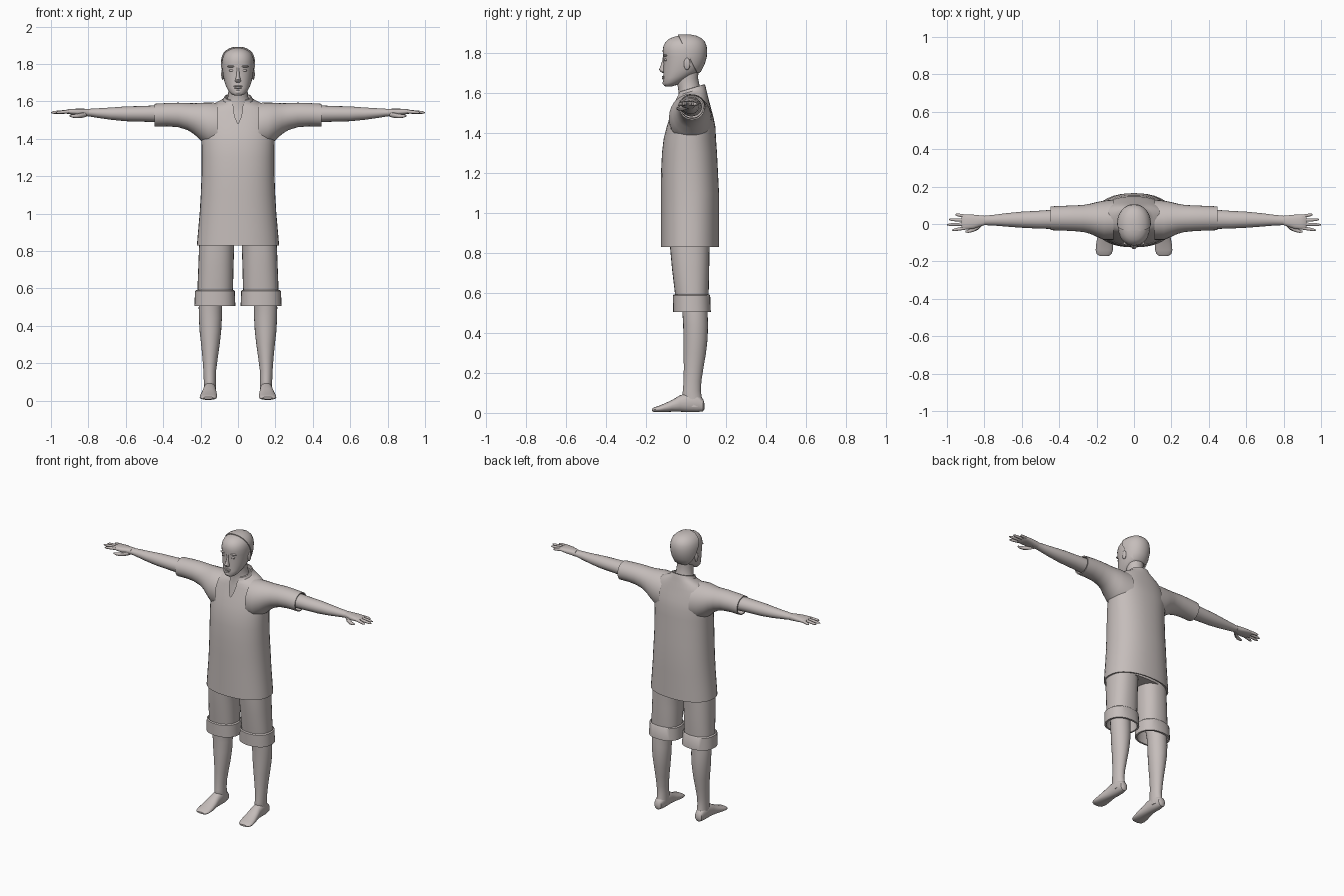
import bpy, bmesh, math
from mathutils import Vector

mat = bpy.data.materials.new("warm grey")
mat.diffuse_color = (0.56, 0.51, 0.495, 1)


def finish(name, bm, mirror):
    bmesh.ops.remove_doubles(bm, verts=bm.verts, dist=0.0004)
    bmesh.ops.recalc_face_normals(bm, faces=bm.faces)
    me = bpy.data.meshes.new(name)
    bm.to_mesh(me)
    bm.free()
    me.materials.append(mat)
    ob = bpy.data.objects.new(name, me)
    bpy.context.collection.objects.link(ob)
    if mirror:
        ob.modifiers.new("mirror", "MIRROR").use_mirror_merge = False
    return ob


def loft(name, axis, rings, n=24, e=2.0, mirror=False, caps=(True, True)):
    """Ring: position, a0, a1, b0, b1, [tilt, front gap]; a and b are the other two axes."""
    bm = bmesh.new()
    rows = []
    for r in rings:
        p, a0, a1, b0, b1 = r[:5]
        tilt, gap = (tuple(r[5:]) + (0, 0))[:2]
        ca, cb, ra, rb = (a0 + a1) / 2, (b0 + b1) / 2, (a1 - a0) / 2, (b1 - b0) / 2
        row = []
        for i in range(n + 1):
            t = -math.pi / 2 + gap + (2 * math.pi - 2 * gap) * i / n
            c, s = math.cos(t), math.sin(t)
            a = ca + ra * math.copysign(abs(c) ** (2 / e), c)
            b = cb + rb * math.copysign(abs(s) ** (2 / e), s)
            q = p + tilt * (b - cb)
            row.append(bm.verts.new({"x": (q, a, b), "y": (a, q, b), "z": (a, b, q)}[axis]))
        rows.append(row)
    for lo, hi in zip(rows, rows[1:]):
        for i in range(n):
            bm.faces.new((lo[i], lo[i + 1], hi[i + 1], hi[i]))
    for row, cap in ((rows[0], caps[0]), (rows[-1], caps[1])):
        if cap:
            bm.faces.new(row[:n])
    return finish(name, bm, mirror)


def blob(name, loc, size, mirror=False):
    bm = bmesh.new()
    bmesh.ops.create_uvsphere(bm, u_segments=16, v_segments=10, radius=1)
    for v in bm.verts:
        v.co = Vector(loc) + Vector(c * s for c, s in zip(v.co, size))
    return finish(name, bm, mirror)


# Long shirt with turned-in hem, collar and front neck slit
loft("shirt_body", "z", [
    (0.90, -.195, .195, -.11, .15), (0.832, -.205, .205, -.115, .155),
    (0.83, -.22, .22, -.125, .165), (0.90, -.214, .214, -.125, .165),
    (1.00, -.205, .205, -.125, .165), (1.10, -.199, .199, -.125, .165),
    (1.20, -.195, .195, -.125, .16), (1.30, -.194, .194, -.12, .155),
    (1.37, -.195, .195, -.112, .15), (1.43, -.197, .197, -.097, .147),
    (1.48, -.195, .195, -.081, .137, 0, 0), (1.515, -.19, .19, -.069, .127, .02, .06),
    (1.55, -.178, .178, -.058, .117, .06, .10), (1.58, -.145, .145, -.05, .108, .14, .13),
    (1.597, -.105, .105, -.045, .102, .22, .22), (1.608, -.08, .08, -.042, .099, .3, .34),
    (1.623, -.073, .073, -.04, .094, .3, .50), (1.624, -.066, .066, -.034, .088, .3, .50),
    (1.60, -.066, .066, -.034, .088, .3, .40)],
    n=40, e=2.25, caps=(False, False))

# Short sleeves flaring into the shoulder, open at the end
loft("sleeve", "x", [
    (.11, -.085, .13, 1.34, 1.592), (.16, -.085, .125, 1.36, 1.594),
    (.20, -.068, .117, 1.392, 1.592), (.235, -.052, .108, 1.425, 1.59),
    (.27, -.043, .102, 1.447, 1.591), (.32, -.038, .099, 1.462, 1.593),
    (.38, -.035, .097, 1.467, 1.591), (.447, -.033, .094, 1.465, 1.587),
    (.447, -.026, .087, 1.472, 1.58), (.38, -.026, .087, 1.476, 1.58)],
    n=28, mirror=True, caps=(False, False))

# Bare arms
loft("arm", "x", [
    (.36, -.027, .08, 1.482, 1.58), (.45, -.026, .075, 1.489, 1.578),
    (.52, -.024, .07, 1.492, 1.575), (.60, -.02, .066, 1.494, 1.573),
    (.68, -.014, .058, 1.502, 1.567), (.75, -.008, .049, 1.512, 1.563),
    (.80, -.006, .044, 1.52, 1.56), (.83, -.012, .047, 1.523, 1.56)],
    n=20, mirror=True)

# Hands
loft("palm", "x", [
    (.80, -.006, .044, 1.52, 1.56), (.83, -.016, .047, 1.523, 1.561),
    (.86, -.026, .05, 1.526, 1.561), (.89, -.029, .051, 1.53, 1.56),
    (.915, -.029, .05, 1.534, 1.557), (.922, -.025, .045, 1.538, 1.552)],
    n=20, e=2.5, mirror=True)
for nm, y0, y1, tip in (("index", -.021, -.033, .972), ("middle", -.001, -.004, 1.0),
                        ("ring", .02, .024, .99), ("little", .041, .051, .955)):
    rings = []
    for f, r in ((0, .0095), (.5, .009), (.85, .0075), (1, .003)):
        x, y, z = .90 + (tip - .90) * f, y0 + (y1 - y0) * f, 1.546 - .006 * f
        rings.append((x, y - r, y + r, z - r, z + r))
    loft(nm + "_finger", "x", rings, n=10, mirror=True)
loft("thumb", "x", [
    (.81, -.008, .016, 1.518, 1.544), (.835, -.032, -.004, 1.512, 1.54),
    (.86, -.043, -.021, 1.51, 1.533), (.885, -.048, -.03, 1.513, 1.53),
    (.90, -.045, -.036, 1.519, 1.527)], n=10, mirror=True)

# Knee-length shorts and rolled cuffs
loft("shorts_hips", "z", [(.84, -.2, .2, -.085, .125), (1.0, -.18, .18, -.095, .13)], n=28, e=2.5)
loft("shorts_leg", "z", [
    (.55, .03, .216, -.05, .11), (.62, .026, .216, -.058, .114), (.72, .024, .212, -.07, .116),
    (.83, .02, .208, -.08, .118), (.92, .005, .20, -.085, .12)],
    n=28, e=2.3, mirror=True, caps=(False, True))
loft("shorts_cuff", "z", [
    (.58, .028, .214, -.05, .11), (.592, .024, .222, -.06, .116), (.586, .017, .23, -.066, .121),
    (.505, .014, .233, -.064, .124), (.505, .026, .221, -.053, .112), (.56, .028, .216, -.05, .11)],
    n=28, e=2.3, mirror=True, caps=(False, False))

# Lower legs and bare feet
loft("leg", "z", [
    (.03, .118, .184, -.005, .088), (.07, .117, .183, -.02, .08), (.11, .118, .183, -.016, .074),
    (.16, .117, .185, -.012, .077), (.23, .108, .19, -.011, .088), (.30, .098, .197, -.012, .1),
    (.37, .09, .205, -.013, .108), (.44, .086, .209, -.014, .11), (.50, .085, .21, -.018, .108),
    (.62, .07, .20, -.03, .105)], n=24, mirror=True)
loft("foot", "y", [
    (.093, .14, .165, .02, .045), (.085, .127, .177, .008, .07), (.055, .119, .184, .004, .095),
    (.01, .117, .185, .004, .1), (-.03, .117, .188, .006, .088), (-.07, .113, .196, .006, .064),
    (-.11, .111, .203, .004, .046), (-.14, .113, .205, .004, .034), (-.16, .12, .20, .005, .027),
    (-.17, .133, .185, .009, .02)], n=20, e=2.3, mirror=True)

# Neck and upper chest
loft("neck", "z", [
    (1.46, -.12, .12, -.06, .10), (1.54, -.10, .10, -.044, .088), (1.59, -.066, .066, -.036, .08),
    (1.63, -.053, .053, -.04, .068, .1), (1.67, -.051, .051, -.048, .06, .1),
    (1.72, -.054, .054, -.05, .064)], n=24)

# Head
head = loft("head", "z", [
    (1.632, -.02, .02, -.10, -.072), (1.638, -.034, .034, -.109, -.04, .1),
    (1.655, -.05, .05, -.115, -.005, .15), (1.68, -.064, .064, -.113, .035, .1),
    (1.71, -.074, .074, -.113, .07), (1.745, -.081, .081, -.112, .088),
    (1.78, -.085, .085, -.113, .098), (1.81, -.086, .086, -.117, .1),
    (1.835, -.082, .082, -.113, .097), (1.855, -.073, .073, -.102, .088),
    (1.87, -.058, .058, -.085, .072), (1.88, -.04, .04, -.062, .05),
    (1.886, -.02, .02, -.035, .022)], n=32, e=2.15)

# Close-fitting hair cap, cut from the head shape and raised
bm = bmesh.new()
bm.from_mesh(head.data)
for co, no in (((0, -.038, 1.885), (0, .9, .45)), ((0, .08, 1.708), (0, -.15, 1))):
    bmesh.ops.bisect_plane(bm, geom=bm.verts[:] + bm.edges[:] + bm.faces[:],
                           plane_co=co, plane_no=no, clear_inner=True)
bm.normal_update()
inner_edges = [ed for ed in bm.edges if ed.is_boundary]
grow = [(v, v.normal.copy()) for v in bm.verts]
skirt = bmesh.ops.extrude_edge_only(bm, edges=inner_edges)
for v, nrm in grow:
    v.co += nrm * .006
finish("hair_cap", bm, False)

# Face details
loft("nose", "z", [
    (1.70, -.008, .008, -.118, -.10), (1.707, -.016, .016, -.128, -.095),
    (1.716, -.015, .015, -.135, -.095), (1.735, -.009, .009, -.127, -.095),
    (1.765, -.007, .007, -.118, -.095), (1.79, -.009, .009, -.114, -.095)], n=14)
blob("upper_lip", (0, -.112, 1.681), (.023, .008, .005))
blob("lower_lip", (0, -.112, 1.673), (.02, .008, .006))
blob("chin", (0, -.102, 1.65), (.022, .015, .014))
blob("eye", (.033, -.100, 1.765), (.015, .009, .007), True)
blob("brow", (.034, -.102, 1.787), (.024, .012, .006), True)
blob("ear", (.082, .005, 1.745), (.008, .016, .03), True)

# Smooth shading with sharp hems
bpy.ops.object.select_all(action="DESELECT")
for ob in bpy.data.objects:
    ob.select_set(True)
    bpy.context.view_layer.objects.active = ob
bpy.ops.object.shade_smooth_by_angle(angle=math.radians(40))
